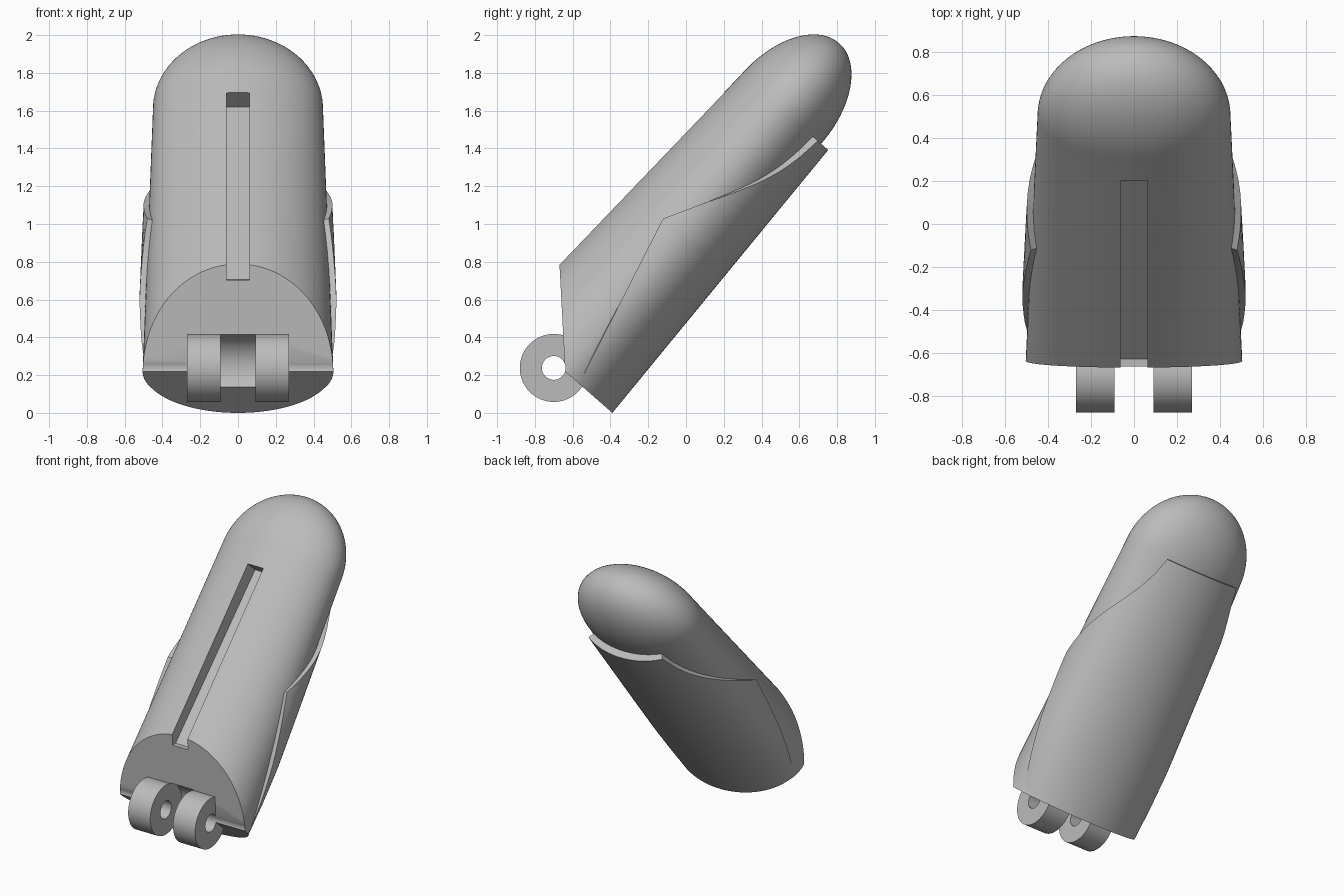
import bpy, bmesh
from math import sin, cos, pi, asin, radians
from mathutils import Vector, Matrix

cube = bpy.data.objects.get("Cube")
if cube:
    bpy.data.objects.remove(cube, do_unlink=True)

grey = bpy.data.materials.new("light grey")
grey.use_nodes = True
grey.diffuse_color = (0.5, 0.5, 0.5, 1)
grey.node_tree.nodes["Principled BSDF"].inputs["Base Color"].default_value = (0.5, 0.5, 0.5, 1)

TILT = radians(48.7)
LENGTH = 1.8
PIN = Vector((0, -0.70, 0.238))


def place(x, u, v):
    """Point from width x, distance u along the tilted axis, height v above it."""
    return Vector((x, -0.39 + cos(TILT) * u - sin(TILT) * v, sin(TILT) * u + cos(TILT) * v))


def along(keys, u):
    """Linear interpolation through (u, value) keys."""
    for (u0, a), (u1, b) in zip(keys, keys[1:]):
        if u <= u1:
            return a + (b - a) * (u - u0) / (u1 - u0)
    return keys[-1][1]


def mix(a, b, u):
    return a + (b - a) * u / LENGTH


def make(name, bm):
    bmesh.ops.recalc_face_normals(bm, faces=bm.faces)
    mesh = bpy.data.meshes.new(name)
    bm.to_mesh(mesh)
    bm.free()
    mesh.materials.append(grey)
    ob = bpy.data.objects.new(name, mesh)
    bpy.context.collection.objects.link(ob)
    return ob


def loft(bm, rings):
    """Skin closed rings of equal length and cap both ends."""
    rows = [[bm.verts.new(p) for p in ring] for ring in rings]
    n = len(rows[0])
    for a, b in zip(rows, rows[1:]):
        for i in range(n):
            j = (i + 1) % n
            bm.faces.new((a[i], a[j], b[j], b[i]))
    bm.faces.new(rows[0])
    bm.faces.new(rows[-1])


def cylinder(name, radius, x0, x1):
    bm = bmesh.new()
    spin = Matrix.Translation(PIN + Vector(((x0 + x1) / 2, 0, 0))) @ Matrix.Rotation(pi / 2, 4, 'Y')
    bmesh.ops.create_cone(bm, cap_ends=True, segments=64, radius1=radius, radius2=radius,
                          depth=abs(x1 - x0), matrix=spin)
    return make(name, bm)


def cut(ob, cutter):
    mod = ob.modifiers.new("cut", 'BOOLEAN')
    mod.operation = 'DIFFERENCE'
    mod.solver = 'EXACT'
    mod.object = cutter
    cutter.hide_render = True
    with bpy.context.temp_override(object=ob, active_object=ob, selected_objects=[ob]):
        bpy.ops.object.modifier_apply(modifier=mod.name)


# Tapered body with a rounded tip
def body_ring(u, scale=1.0, push=0.0):
    w, top, low = mix(0.505, 0.45, u), mix(0.418, 0.28, u), mix(0.31, 0.28, u)
    mid = mix(0.33, 0.39, u)
    ring = []
    for i in range(96):
        t = 2 * pi * i / 96
        h = top if sin(t) > 0 else low
        ring.append(place(scale * w * cos(t), u + push, mid + scale * h * sin(t)))
    return ring


rings = [body_ring(LENGTH * i / 12) for i in range(13)]
for i in range(1, 24):
    t = pi / 2 * i / 24
    rings.append(body_ring(LENGTH, cos(t), 0.463 * sin(t)))
bm = bmesh.new()
loft(bm, rings)

# Upright front face
geom = bm.verts[:] + bm.edges[:] + bm.faces[:]
res = bmesh.ops.bisect_plane(bm, geom=geom, plane_co=(0, -0.64, 0.22),
                             plane_no=(0, -0.57, -0.03), clear_outer=True)
rim_edges = [e for e in res["geom_cut"] if isinstance(e, bmesh.types.BMEdge)]
bmesh.ops.holes_fill(bm, edges=rim_edges, sides=0)
body = make("finger_body", bm)

# Slot along the top
slot_profile = [(-0.90, 0.70), (-0.63, 0.705), (0.285, 1.62), (0.13, 1.76), (-0.90, 0.90)]
bm = bmesh.new()
loft(bm, [[Vector((x, y, z)) for y, z in slot_profile] for x in (-0.062, 0.062)])
slot = make("slot_cutter", bm)

# Pin channel and clearance between the knuckles
pin = cylinder("pin_cutter", 0.063, -0.7, 0.7)
gap = cylinder("gap_cutter", 0.185, -0.092, 0.092)
for cutter in (slot, pin, gap):
    cut(body, cutter)

# Hinge knuckles
parts = [body]
for side, label in ((1, "left"), (-1, "right")):
    knuckle = cylinder(label + "_knuckle", 0.18, side * 0.092, side * 0.27)
    cut(knuckle, pin)
    parts.append(knuckle)
for cutter in (slot, pin, gap):
    bpy.data.objects.remove(cutter, do_unlink=True)

# Pad shell wrapped around the underside
WIDTH = [(0, 0.498), (0.25, 0.515), (0.5, 0.522), (0.95, 0.507), (1.8, 0.475)]
RIM = [(0, 0.235), (0.95, 0.477), (1.16, 0.365), (1.3, 0.285), (1.44, 0.215),
       (1.56, 0.172), (1.67, 0.148), (1.8, 0.133)]


def shell_ring(u):
    w, mid, rim = along(WIDTH, u), mix(0.33, 0.39, u), along(RIM, u)
    top, low = mix(0.43, 0.30, u), 0.33
    start = asin((rim - mid) / (top if rim > mid else low))
    outer, inner = [], []
    for i in range(49):
        t = start - (pi + 2 * start) * i / 48
        h = top if sin(t) > 0 else low
        outer.append(place(w * cos(t), u, mid + h * sin(t)))
        inner.append(place((w - 0.06) * cos(t), u, mid + (h - 0.07) * sin(t)))
    return outer + inner[::-1]


stations = sorted({0.95 * i / 12 for i in range(12)} | {0.95 + 0.85 * i / 20 for i in range(21)})
bm = bmesh.new()
loft(bm, [shell_ring(u) for u in stations])
parts.append(make("pad_shell", bm))

# Smooth shading with sharp edges kept
bpy.ops.object.select_all(action='DESELECT')
for ob in parts:
    ob.select_set(True)
bpy.context.view_layer.objects.active = body
bpy.ops.object.shade_smooth_by_angle(angle=radians(30))
